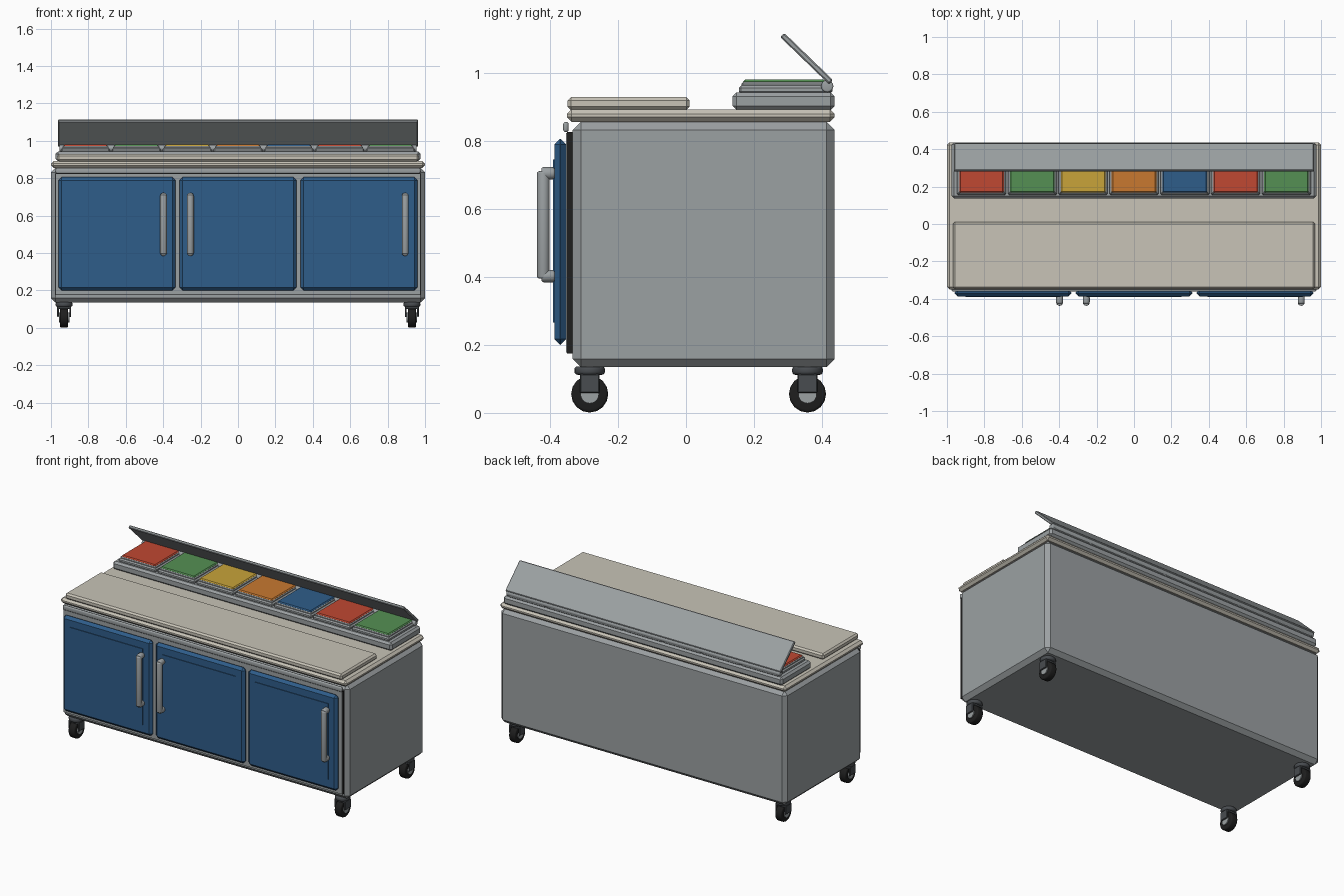
import bpy, bmesh, math
from mathutils import Vector, Matrix

cube = bpy.data.objects.get("Cube")
if cube:
    bpy.data.objects.remove(cube, do_unlink=True)


def material(name, r, g, b):
    m = bpy.data.materials.new(name)
    m.use_nodes = True
    m.diffuse_color = (r, g, b, 1)
    m.node_tree.nodes["Principled BSDF"].inputs["Base Color"].default_value = (r, g, b, 1)
    return m


steel = material("steel grey", 0.33, 0.355, 0.365)
beige = material("board beige", 0.58, 0.55, 0.475)
blue = material("door blue", 0.028, 0.11, 0.255)
red = material("lid red", 0.53, 0.065, 0.032)
green = material("lid green", 0.09, 0.28, 0.088)
yellow = material("lid yellow", 0.58, 0.37, 0.042)
orange = material("lid orange", 0.58, 0.19, 0.03)
dark = material("caster dark grey", 0.065, 0.072, 0.08)
black = material("rubber black", 0.013, 0.013, 0.013)


def finish(name, bm, mat, smooth=False):
    me = bpy.data.meshes.new(name)
    bm.normal_update()
    bm.to_mesh(me)
    bm.free()
    me.materials.append(mat)
    ob = bpy.data.objects.new(name, me)
    bpy.context.collection.objects.link(ob)
    if smooth:
        bpy.ops.object.select_all(action="DESELECT")
        ob.select_set(True)
        bpy.context.view_layer.objects.active = ob
        bpy.ops.object.shade_smooth_by_angle(angle=math.radians(35))
    return ob


def box(name, mat, x, y, z, bevel=0.0, segments=1):
    """Box from (min, max) pairs, with optional chamfered edges."""
    bm = bmesh.new()
    bmesh.ops.create_cube(bm, size=1)
    for v in bm.verts:
        for i, (lo, hi) in enumerate((x, y, z)):
            v.co[i] = lo if v.co[i] < 0 else hi
    if bevel:
        bmesh.ops.bevel(bm, geom=bm.edges[:], offset=bevel, segments=segments,
                        profile=0.5, affect="EDGES")
    return finish(name, bm, mat, segments > 1)


def rod(name, mat, a, b, radius, sides=20, bevel=0.0):
    """Cylinder from point a to point b, with optional rounded rims."""
    a, b = Vector(a), Vector(b)
    bm = bmesh.new()
    bmesh.ops.create_cone(bm, cap_ends=True, segments=sides, radius1=radius,
                          radius2=radius, depth=(b - a).length)
    if bevel:
        rims = [e for e in bm.edges if abs(e.verts[0].co.z - e.verts[1].co.z) < 1e-5]
        bmesh.ops.bevel(bm, geom=rims, offset=bevel, segments=3, profile=0.5,
                        affect="EDGES")
    turn = (b - a).to_track_quat("Z", "Y").to_matrix().to_4x4()
    bm.transform(Matrix.Translation((a + b) / 2) @ turn)
    return finish(name, bm, mat, True)


# Cabinet, door seal and face frame
box("cabinet_body", steel, (-1, 1), (-0.333, 0.437), (0.135, 0.855), 0.024)
box("door_seal", black, (-0.975, 0.975), (-0.349, -0.33), (0.175, 0.825))
box("face_frame", steel, (-0.973, 0.973), (-0.353, -0.349), (0.177, 0.823))
box("front_rail", steel, (-0.975, 0.975), (-0.361, -0.345), (0.825, 0.855), 0.0075, 3)

# Worktop and cutting board
box("worktop", beige, (-1, 1), (-0.35, 0.437), (0.855, 0.892), 0.014)
box("cutting_board", beige, (-0.967, 0.967), (-0.348, 0.011), (0.89, 0.928), 0.01)

# Doors with raised panels and bar handles
for label, cx, hx in (("right", -0.647, -0.398), ("middle", 0, -0.255), ("left", 0.647, 0.894)):
    box(label + "_door", blue, (cx - 0.3125, cx + 0.3125), (-0.387, -0.352),
        (0.2, 0.805), 0.0165)
    box(label + "_door_panel", blue, (cx - 0.255, cx + 0.255), (-0.391, -0.386),
        (0.265, 0.745))
    rod(label + "_handle_bar", steel, (hx, -0.419, 0.395), (hx, -0.419, 0.71),
        0.0185, 16, 0.006)
    for z in (0.402, 0.704):
        rod(label + "_handle_post", steel, (hx, -0.425, z), (hx, -0.385, z),
            0.0185, 16, 0.007)

# Ingredient rail with a row of coloured pans
box("pan_rail", steel, (-0.975, 0.975), (0.137, 0.437), (0.89, 0.942), 0.012)
for i, mat in enumerate((red, green, yellow, orange, blue, red, green)):
    cx = (i - 3) * 0.2717
    box("pan_rim", steel, (cx - 0.131, cx + 0.131), (0.155, 0.43), (0.938, 0.962), 0.007)
    box("pan_lip", steel, (cx - 0.124, cx + 0.124), (0.163, 0.42), (0.955, 0.972), 0.005)
    box("pan_lid", mat, (cx - 0.119, cx + 0.119), (0.168, 0.412), (0.962, 0.979), 0.006)

# Tilted hood and its hinge
rod("hood_hinge", steel, (-0.955, 0.415, 0.96), (0.955, 0.415, 0.96), 0.018, 16, 0.005)
hood = box("hood", steel, (-0.962, 0.962), (-0.1, 0.1), (-0.0085, 0.0085), 0.004)
hood.location = (0.355, 0, 0)
hood.location = (0, 0.3545, 1.041)
hood.rotation_euler.x = math.radians(-44)

# Swivel casters
for x in (-0.93, 0.93):
    for y in (-0.283, 0.357):
        rod("caster_plate", dark, (x, y, 0.112), (x, y, 0.137), 0.045, 20, 0.009)
        rod("caster_tyre", black, (x - 0.022, y, 0.0555), (x + 0.022, y, 0.0555),
            0.0545, 16, 0.008)
        rod("caster_hub", steel, (x - 0.028, y, 0.055), (x + 0.028, y, 0.055), 0.027, 20)
        box("caster_fork_top", dark, (x - 0.038, x + 0.038), (y - 0.029, y + 0.029),
            (0.1, 0.114), 0.003)
        for side in (-1, 1):
            ends = sorted((x + side * 0.028, x + side * 0.038))
            box("caster_fork_arm", dark, ends, (y - 0.029, y + 0.029), (0.058, 0.112), 0.003)
